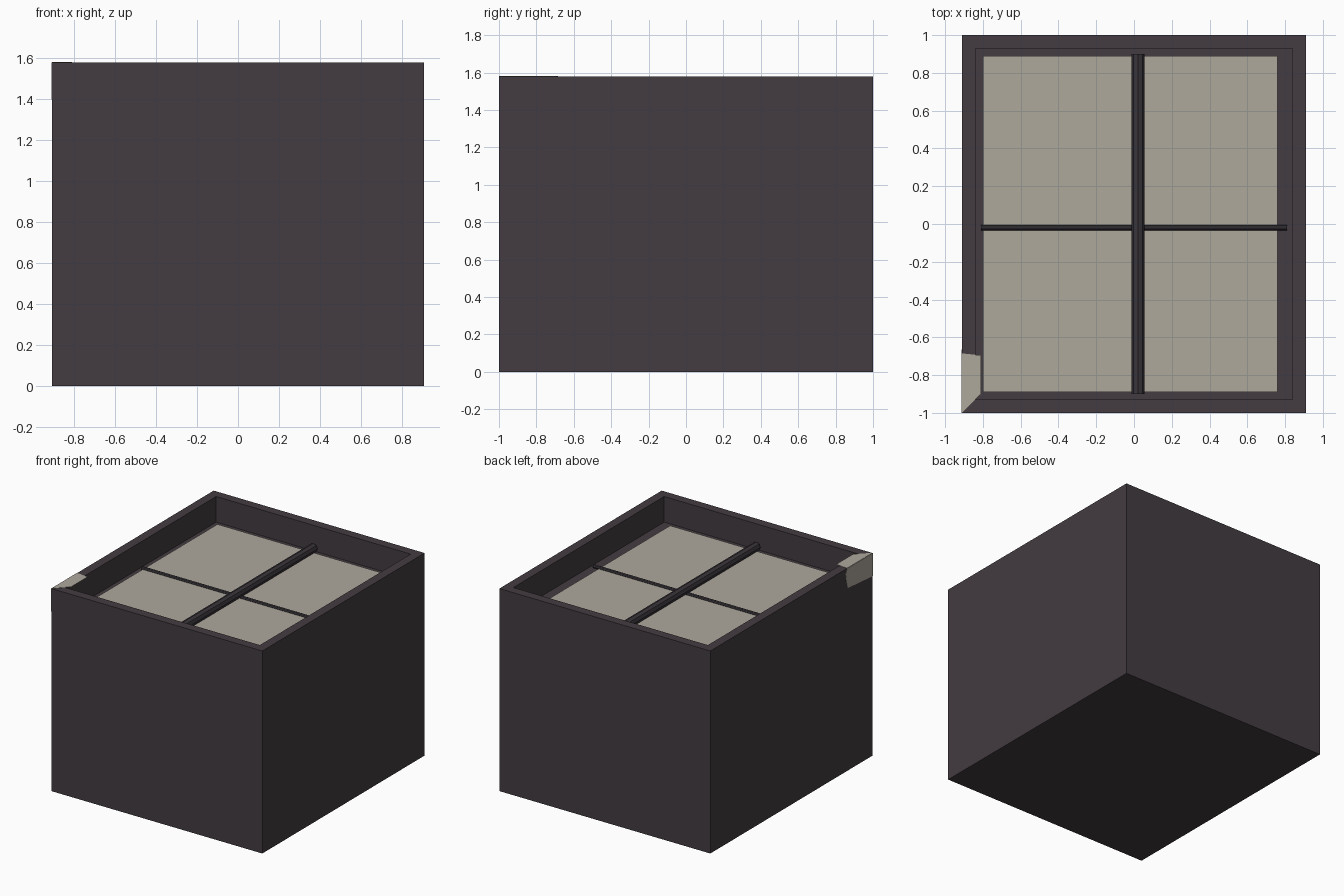
import bpy, bmesh, math
from mathutils import Vector

if "Cube" in bpy.data.objects:
    bpy.data.objects.remove(bpy.data.objects["Cube"])

W, D, H = 0.91, 1.0, 1.58      # half width, half depth, height
WALL, FLOOR = 0.10, 1.38


def material(name, rgb):
    m = bpy.data.materials.new(name)
    m.diffuse_color = (*rgb, 1)
    m.use_nodes = True
    m.node_tree.nodes["Principled BSDF"].inputs["Base Color"].default_value = m.diffuse_color
    return m


DARK = material("dark plum", (0.057, 0.045, 0.053))
BEIGE = material("warm beige", (0.42, 0.392, 0.335))
BAR = material("charcoal", (0.042, 0.036, 0.043))


def finish(bm, name, mat):
    bmesh.ops.recalc_face_normals(bm, faces=bm.faces[:])
    me = bpy.data.meshes.new(name)
    bm.to_mesh(me)
    bm.free()
    ob = bpy.data.objects.new(name, me)
    me.materials.append(mat)
    bpy.context.collection.objects.link(ob)
    return ob


def box_bm(lo, hi):
    bm = bmesh.new()
    bmesh.ops.create_cube(bm, size=1)
    for v in bm.verts:
        v.co = Vector([lo[i] if v.co[i] < 0 else hi[i] for i in range(3)])
    return bm


def plate(name, outline, offset, mat):
    """Thin plate: a flat outline pushed out by a small offset."""
    bm = bmesh.new()
    f = bm.faces.new([bm.verts.new(p) for p in outline])
    ext = bmesh.ops.extrude_face_region(bm, geom=[f], use_keep_orig=True)
    moved = [g for g in ext["geom"] if isinstance(g, bmesh.types.BMVert)]
    bmesh.ops.translate(bm, verts=moved, vec=offset)
    return finish(bm, name, mat)


def rod(name, a, b, radius, sides, mat):
    """Faceted bar running from a to b."""
    a, b = Vector(a), Vector(b)
    bm = bmesh.new()
    bmesh.ops.create_cone(bm, cap_ends=True, segments=sides, radius1=radius,
                          radius2=radius, depth=(b - a).length)
    ob = finish(bm, name, mat)
    ob.rotation_mode = 'QUATERNION'
    ob.rotation_quaternion = (b - a).to_track_quat('Z', 'Y')
    ob.location = (a + b) / 2
    return ob


# Body: solid block with a walled recess in the top
bm = box_bm((-W, -D, 0), (W, D, H))
bm.normal_update()
top = max(bm.faces, key=lambda f: f.calc_center_median().z)
bmesh.ops.inset_region(bm, faces=[top], thickness=WALL)
ret = bmesh.ops.extrude_discrete_faces(bm, faces=[top])
bmesh.ops.translate(bm, verts=ret["faces"][0].verts[:], vec=(0, 0, FLOOR - H))
# join the lowered floor to the rim
bmesh.ops.remove_doubles(bm, verts=bm.verts[:], dist=1e-5)
finish(bm, "body", DARK)

# Pale panel lying in the recess, stopping short of the right wall
finish(box_bm((-0.80, -0.89, FLOOR - 0.01), (0.76, 0.89, FLOOR + 0.009)),
       "panel", BEIGE)

# Divider bars: thick lengthwise, thin crosswise
rod("long_bar", (0.022, -0.9, 1.422), (0.022, 0.9, 1.422), 0.034, 8, BAR)
rod("cross_bar", (-0.81, -0.02, 1.392), (0.81, -0.02, 1.392), 0.014, 8, BAR)

# Pale corner patch on the rim and outer left side
plate("rim_patch", [(-W, -D, H), (-W + WALL, -D + WALL, H),
                    (-W + WALL, -0.695, H), (-W, -0.685, H)],
      (0, 0, 0.002), BEIGE)
plate("side_patch", [(-W, -D, H), (-W, -0.685, H), (-W, -0.665, H - 0.04),
                     (-W, -0.675, H - 0.10), (-W, -0.69, H - 0.155),
                     (-W, -D, H - 0.18)],
      (-0.002, 0, 0), BEIGE)
